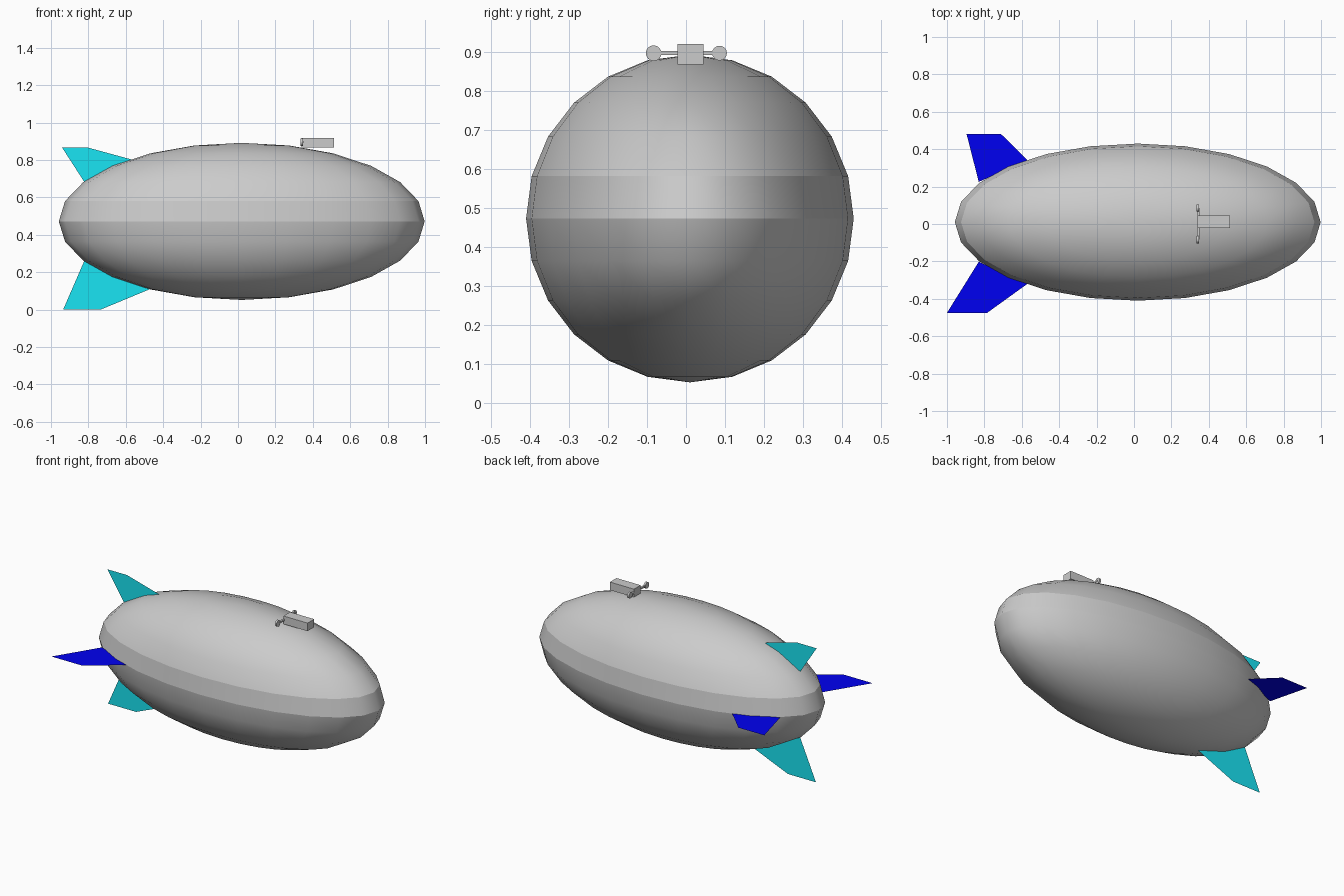
import bpy, bmesh, math
from mathutils import Matrix, Vector

if "Cube" in bpy.data.objects:
    bpy.data.objects.remove(bpy.data.objects["Cube"])

CX, CY, CZ = 0.02, 0.01, 0.472     # envelope centre


def material(name, rgb):
    m = bpy.data.materials.new(name)
    m.diffuse_color = (*rgb, 1)
    m.use_nodes = True
    m.node_tree.nodes["Principled BSDF"].inputs["Base Color"].default_value = m.diffuse_color
    return m


def finish(name, bm, mat=None):
    me = bpy.data.meshes.new(name)
    bm.to_mesh(me)
    bm.free()
    ob = bpy.data.objects.new(name, me)
    bpy.context.collection.objects.link(ob)
    if mat:
        me.materials.append(mat)
    return ob


def box(name, lo, hi):
    lo, hi = Vector(lo), Vector(hi)
    bm = bmesh.new()
    bmesh.ops.create_cube(bm, size=1, matrix=Matrix.Translation((lo + hi) / 2)
                          @ Matrix.Diagonal((*(hi - lo), 1)))
    return finish(name, bm)


def fin(name, outline, vertical, mat):
    # single flat sheet, either upright or level
    bm = bmesh.new()
    bm.faces.new([bm.verts.new((x, CY, v) if vertical else (x, v, CZ))
                  for x, v in outline])
    return finish(name, bm, mat)


# Gas envelope: stretched sphere, creased along the belt above the equator
R = 0.42
bm = bmesh.new()
bmesh.ops.create_uvsphere(bm, u_segments=24, v_segments=12, radius=1)
belt = (0, math.sin(math.radians(15)))
for f in bm.faces:
    f.smooth = True
for e in bm.edges:
    a, b = (v.co.z for v in e.verts)
    if any(abs(a - z) < 0.01 and abs(b - z) < 0.01 for z in belt):
        e.smooth = False
bm.transform(Matrix.Translation((CX, CY, CZ)) @ Matrix.Diagonal((0.978, R, R, 1)))
finish("envelope", bm)

# Tail fins
cyan = material("cyan", (0.01, 0.78, 0.9))
blue = material("blue", (0.0, 0.0, 0.88))
fin("upper_fin", [(-0.94, 0.866), (-0.80, 0.866), (-0.57, 0.803), (-0.82, 0.68)], True, cyan)
fin("lower_fin", [(-0.935, 0.0), (-0.735, 0.0), (-0.47, 0.11), (-0.82, 0.265)], True, cyan)
fin("left_fin", [(-0.895, 0.48), (-0.71, 0.48), (-0.57, 0.342), (-0.83, 0.225)], False, blue)
fin("right_fin", [(-1.0, -0.475), (-0.785, -0.475), (-0.57, -0.32), (-0.83, -0.202)], False, blue)

# Equipment box on top, with a disc on an arm at each side
box("equipment_box", (0.34, -0.022, 0.867), (0.512, 0.045, 0.919))
for side, y0, y1, r in (("right", -0.083, -0.022, 0.02), ("left", 0.045, 0.086, 0.019)):
    box(side + "_arm", (0.337, y0, 0.891), (0.349, y1, 0.901))
    bm = bmesh.new()
    bmesh.ops.create_cone(bm, cap_ends=True, segments=16, radius1=r, radius2=r, depth=0.012,
                          matrix=Matrix.Translation((0.341, y0 if side == "right" else y1, 0.896))
                          @ Matrix.Rotation(math.pi / 2, 4, 'Y'))
    finish(side + "_disc", bm)
